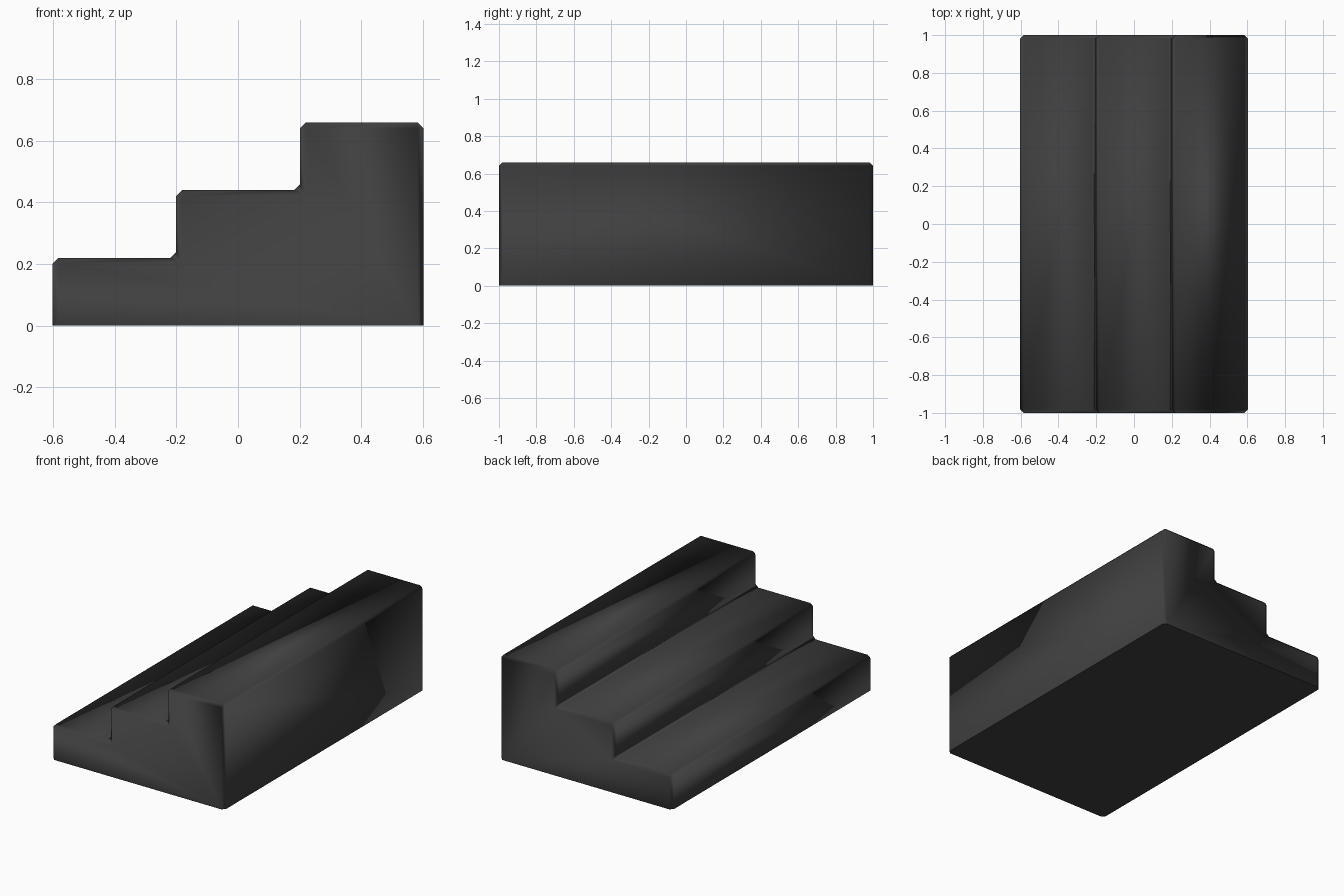
import bpy
import bmesh
import math

if "Cube" in bpy.data.objects:
    bpy.data.objects.remove(bpy.data.objects["Cube"], do_unlink=True)

STEPS = 3
HALF_WIDTH = 0.603
RISE = 0.22
TREAD = 2 * HALF_WIDTH / STEPS
BEVEL = 0.019

# Dark grey material
mat = bpy.data.materials.new("dark grey")
mat.use_nodes = True
colour = (0.05, 0.05, 0.05, 1)
mat.diffuse_color = colour
mat.node_tree.nodes["Principled BSDF"].inputs["Base Color"].default_value = colour

# Stair profile, rising towards +x
profile = [(HALF_WIDTH, 0), (-HALF_WIDTH, 0)]
for i in range(STEPS):
    x = -HALF_WIDTH + i * TREAD
    z = (i + 1) * RISE
    if i:
        profile.append((x, z - RISE))
    profile.append((x, z))
profile.append((HALF_WIDTH, STEPS * RISE))

# Extrude the profile along the length
bm = bmesh.new()
end = bm.faces.new([bm.verts.new((x, -1, z)) for x, z in profile])
extruded = bmesh.ops.extrude_face_region(bm, geom=[end])["geom"]
bmesh.ops.translate(bm, vec=(0, 2, 0),
                    verts=[v for v in extruded if isinstance(v, bmesh.types.BMVert)])
bmesh.ops.recalc_face_normals(bm, faces=bm.faces)

# Mark every edge but the base outline for bevelling
weight = bm.edges.layers.float.new("bevel_weight_edge")
for e in bm.edges:
    e[weight] = 0 if all(v.co.z < 0.001 for v in e.verts) else 1

mesh = bpy.data.meshes.new("steps")
bm.to_mesh(mesh)
bm.free()
mesh.materials.append(mat)
steps = bpy.data.objects.new("steps", mesh)
bpy.context.collection.objects.link(steps)

# Smooth shading, with a narrow chamfer that keeps the big faces flat
bpy.ops.object.select_all(action='DESELECT')
steps.select_set(True)
bpy.context.view_layer.objects.active = steps
bevel = steps.modifiers.new("chamfer", 'BEVEL')
bevel.limit_method = 'WEIGHT'
bevel.width = BEVEL
bevel.segments = 1
bevel.harden_normals = True
bpy.ops.object.modifier_apply(modifier=bevel.name)
bpy.ops.object.shade_smooth_by_angle(angle=math.radians(60))
